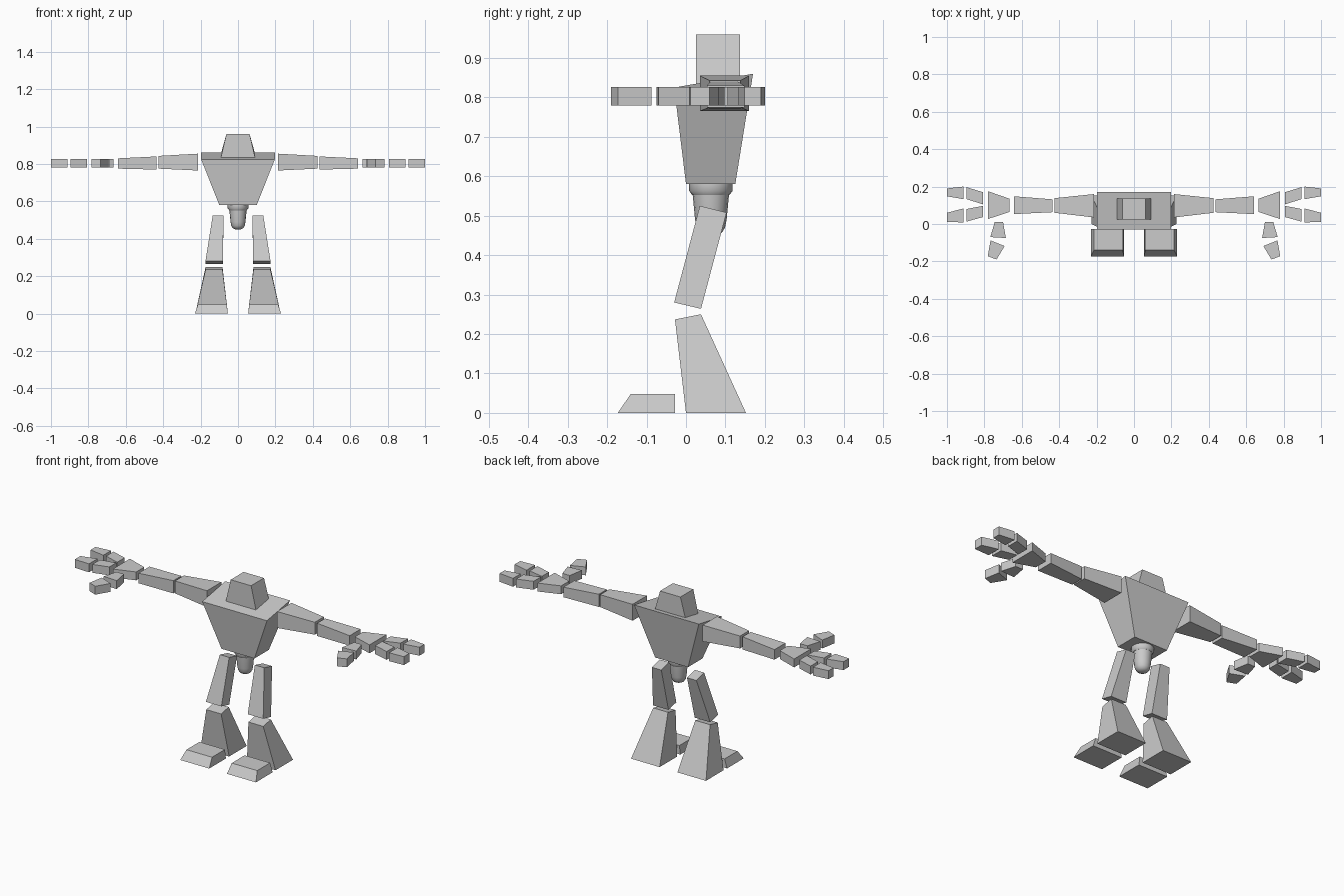
import bpy
import bmesh
from math import radians, sin, cos, pi

cube = bpy.data.objects.get("Cube")
if cube:
    bpy.data.objects.remove(cube, do_unlink=True)

GREY = (0.6, 0.6, 0.6, 1)
grey = bpy.data.materials.new("plain grey")
grey.use_nodes = True
grey.diffuse_color = GREY
grey.node_tree.nodes["Principled BSDF"].inputs["Base Color"].default_value = GREY


def finish(name, bm):
    bmesh.ops.recalc_face_normals(bm, faces=bm.faces)
    mesh = bpy.data.meshes.new(name)
    bm.to_mesh(mesh)
    bm.free()
    mesh.materials.append(grey)
    obj = bpy.data.objects.new(name, mesh)
    bpy.context.collection.objects.link(obj)
    return obj


def loft(name, rings, side=1):
    """Closed solid through matching rings of points; side=-1 mirrors it in x."""
    bm = bmesh.new()
    loops = [[bm.verts.new((side * x, y, z)) for x, y, z in ring] for ring in rings]
    for a, b in zip(loops, loops[1:]):
        for i in range(len(a)):
            j = (i + 1) % len(a)
            bm.faces.new((a[i], a[j], b[j], b[i]))
    bm.faces.new(loops[0])
    bm.faces.new(loops[-1])
    return finish(name, bm)


def level(x0, x1, front, back):
    """Section between x0 and x1, tilted from a front (y, z) to a back (y, z)."""
    return [(x0, *front), (x1, *front), (x1, *back), (x0, *back)]


def across(x, y0, y1, z0, z1):
    """Upright section of an arm at x."""
    return [(x, y0, z0), (x, y1, z0), (x, y1, z1), (x, y0, z1)]


def plan(outline, z0=0.78, z1=0.826):
    """Outline seen from above, as the bottom and top of a flat block."""
    return [[(x, y, z) for x, y in outline] for z in (z0, z1)]


# Torso and head
loft("torso", [level(-0.1, 0.1, (0.0, 0.58), (0.125, 0.58)),
               level(-0.197, 0.197, (-0.03, 0.825), (0.17, 0.86))])
loft("head", [level(-0.092, 0.092, (0.025, 0.832), (0.137, 0.852)),
              level(-0.062, 0.062, (0.025, 0.96), (0.137, 0.96))])

# Waist disc and rounded hip bullet, turned around an upright axis
def turned(name, profile, sides, y):
    rings = [[(r * cos(2 * pi * i / sides), y + r * sin(2 * pi * i / sides), z)
              for i in range(sides)] for r, z in profile]
    obj = loft(name, rings)
    bpy.context.view_layer.objects.active = obj
    obj.select_set(True)
    bpy.ops.object.shade_smooth_by_angle(angle=radians(40))
    obj.select_set(False)


turned("waist", [(0.055, 0.58), (0.055, 0.563), (0.047, 0.552)], 16, 0.063)
turned("hip", [(0.046, 0.553), (0.04, 0.49), (0.036, 0.47),
               (0.028, 0.457), (0.014, 0.45)], 16, 0.063)

# Limbs, built once per side
for label, s in (("left", 1), ("right", -1)):
    parts = {
        "upper_arm": [across(0.213, 0.035, 0.16, 0.765, 0.855),
                      across(0.425, 0.06, 0.138, 0.775, 0.843)],
        "forearm": [across(0.437, 0.063, 0.132, 0.77, 0.84),
                    across(0.642, 0.053, 0.148, 0.775, 0.83)],
        "palm": plan([(0.665, 0.065), (0.78, 0.027), (0.78, 0.175), (0.665, 0.135)]),
        "back_finger": plan([(0.808, 0.105), (0.895, 0.133), (0.895, 0.197), (0.808, 0.17)]),
        "back_fingertip": plan([(0.912, 0.133), (1.0, 0.148), (1.0, 0.19), (0.912, 0.2)]),
        "front_finger": plan([(0.808, 0.037), (0.895, 0.013), (0.895, 0.08), (0.808, 0.097)]),
        "front_fingertip": plan([(0.912, 0.008), (1.0, 0.012), (1.0, 0.06), (0.912, 0.083)]),
        "thumb": plan([(0.685, -0.075), (0.768, -0.07), (0.745, 0.01), (0.7, 0.01)]),
        "thumb_tip": plan([(0.692, -0.118), (0.735, -0.19), (0.782, -0.172), (0.767, -0.088)]),
        "thigh": [level(0.078, 0.135, (0.035, 0.525), (0.103, 0.508)),
                  level(0.08, 0.174, (-0.03, 0.28), (0.038, 0.264))],
        "shin": [level(0.083, 0.173, (-0.028, 0.237), (0.038, 0.25)),
                 level(0.054, 0.228, (0.0, 0.0), (0.152, 0.0))],
        "foot": [level(0.054, 0.23, (-0.173, 0.0), (-0.028, 0.0)),
                 level(0.06, 0.215, (-0.14, 0.048), (-0.028, 0.048))],
    }
    for part, rings in parts.items():
        loft(f"{label}_{part}", rings, s)
